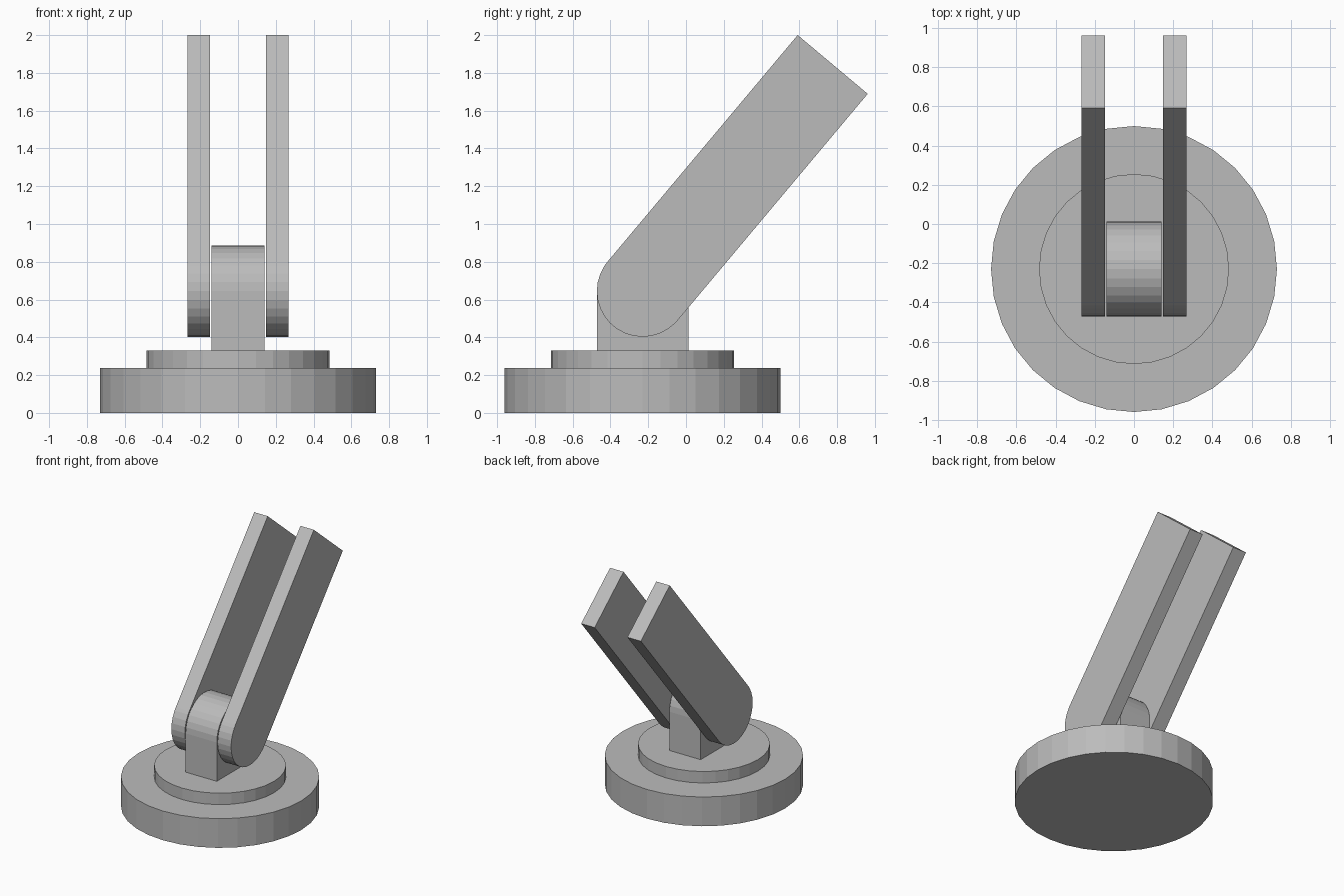
import bpy
import bmesh
from math import cos, sin, radians
from mathutils import Vector

cube = bpy.data.objects.get("Cube")
if cube:
    bpy.data.objects.remove(cube, do_unlink=True)

grey = bpy.data.materials.new("plain grey")
grey.use_nodes = True
colour = (0.5, 0.5, 0.5, 1)
grey.diffuse_color = colour
grey.node_tree.nodes["Principled BSDF"].inputs["Base Color"].default_value = colour

AXIS_Y, PIVOT_Z = -0.23, 0.645
RADIUS = 0.242
STEP = 11.25  # facet angle of the round parts


def prism(name, outline, offset):
    """Extrude a flat outline by an offset into a closed solid."""
    bm = bmesh.new()
    face = bm.faces.new([bm.verts.new(p) for p in outline])
    side = bmesh.ops.extrude_face_region(bm, geom=[face])["geom"]
    moved = [v for v in side if isinstance(v, bmesh.types.BMVert)]
    bmesh.ops.translate(bm, verts=moved, vec=offset)
    bmesh.ops.recalc_face_normals(bm, faces=bm.faces)
    mesh = bpy.data.meshes.new(name)
    bm.to_mesh(mesh)
    bm.free()
    mesh.materials.append(grey)
    obj = bpy.data.objects.new(name, mesh)
    bpy.context.collection.objects.link(obj)
    return obj


def disc(name, radius, z, height):
    rim = [(radius * cos(radians(i * STEP)),
            AXIS_Y + radius * sin(radians(i * STEP)), z) for i in range(32)]
    prism(name, rim, (0, 0, height))


def pivot_point(x, degrees):
    a = radians(degrees)
    return Vector((x, AXIS_Y + RADIUS * cos(a), PIVOT_Z + RADIUS * sin(a)))


# Stepped round base
disc("base_disc", 0.73, 0, 0.237)
disc("upper_disc", 0.485, 0.237, 0.093)

# Upright hinge post with a rounded top
post = [pivot_point(-0.14, i * STEP) for i in range(17)]
post += [(-0.14, AXIS_Y - RADIUS, 0.33), (-0.14, AXIS_Y + RADIUS, 0.33)]
prism("hinge_post", post, (0.28, 0, 0))

# Pair of tilted arms, rounded around the pivot
TILT = 50
along = Vector((0, cos(radians(TILT)), sin(radians(TILT)))) * 1.566
for name, x in (("right_arm", -0.268), ("left_arm", 0.147)):
    angles = [TILT + 90] + [i * STEP for i in range(13, 29)] + [TILT + 270]
    outline = [pivot_point(x, a) for a in angles]
    outline += [outline[-1] + along, outline[0] + along]
    prism(name, outline, (0.121, 0, 0))
